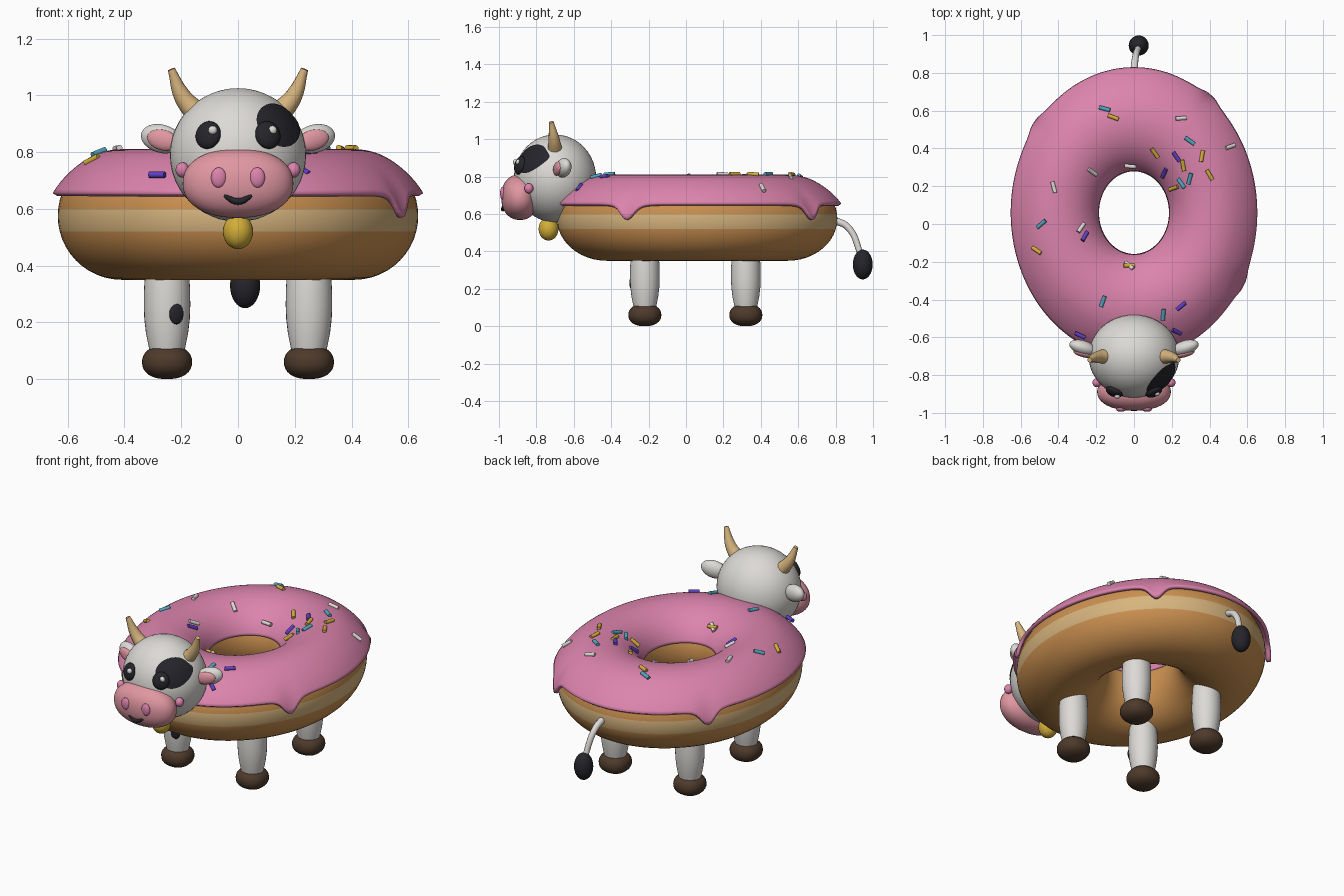
import bpy, bmesh, math
from mathutils import Vector, Euler

if "Cube" in bpy.data.objects:
    bpy.data.objects.remove(bpy.data.objects["Cube"])

def mat(name, rgb):
    m = bpy.data.materials.new(name)
    m.diffuse_color = (*rgb, 1)
    m.use_nodes = True
    m.node_tree.nodes["Principled BSDF"].inputs["Base Color"].default_value = m.diffuse_color
    return m

WHITE = mat("milk_white", (0.72, 0.70, 0.67))
DOUGH = mat("baked_dough", (0.60, 0.28, 0.08))
CREAM = mat("pale_cream", (0.68, 0.46, 0.21))
ICING = mat("icing_pink", (0.72, 0.23, 0.42))
SKIN = mat("muzzle_pink", (0.75, 0.31, 0.36))
BLACK = mat("soft_black", (0.018, 0.018, 0.024))
HOOF = mat("hoof_brown", (0.075, 0.042, 0.024))
GOLD = mat("gold", (0.65, 0.42, 0.04))
PURPLE = mat("sprinkle_purple", (0.11, 0.05, 0.55))
BLUE = mat("sprinkle_blue", (0.08, 0.38, 0.52))

def finish(name, bm, *mats, angle=50):
    me = bpy.data.meshes.new(name)
    bm.to_mesh(me)
    bm.free()
    for m in mats:
        me.materials.append(m)
    ob = bpy.data.objects.new(name, me)
    bpy.context.collection.objects.link(ob)
    bpy.ops.object.select_all(action='DESELECT')
    ob.select_set(True)
    bpy.context.view_layer.objects.active = ob
    bpy.ops.object.shade_smooth_by_angle(angle=math.radians(angle))
    return ob

def ball(name, loc, size, m, rot=(0, 0, 0), power=2, seg=32):
    bm = bmesh.new()
    bmesh.ops.create_uvsphere(bm, u_segments=seg, v_segments=seg // 2, radius=1)
    turn = Euler([math.radians(a) for a in rot]).to_matrix()
    for v in bm.verts:
        k = sum(abs(c) ** power for c in v.co) ** (-1 / power)
        v.co = turn @ Vector([c * k * s for c, s in zip(v.co, size)]) + Vector(loc)
    return finish(name, bm, m)

def sheet(bm, rows, cols, point, wrap_cols=False):
    """Grid closed around the rows, optionally closed across the columns."""
    g = [[bm.verts.new(point(i, j)) for j in range(cols)] for i in range(rows)]
    faces = []
    for i in range(rows):
        a, b = g[i], g[(i + 1) % rows]
        for j in range(cols if wrap_cols else cols - 1):
            k = (j + 1) % cols
            faces.append((j, bm.faces.new((a[j], a[k], b[k], b[j]))))
    return faces

def tube(name, pts, radii, m, res=10):
    """Tapered round tube through a smooth path."""
    cu = bpy.data.curves.new(name, 'CURVE')
    cu.dimensions = '3D'
    cu.bevel_depth = 1
    cu.bevel_resolution = 4
    cu.use_fill_caps = True
    sp = cu.splines.new('BEZIER')
    sp.bezier_points.add(len(pts) - 1)
    sp.resolution_u = res
    for p, co, r in zip(sp.bezier_points, pts, radii):
        p.co, p.radius = co, r
        p.handle_left_type = p.handle_right_type = 'AUTO'
    ob = bpy.data.objects.new(name, cu)
    bpy.context.collection.objects.link(ob)
    cu.materials.append(m)
    return ob

# ---- Ring body: oval torus with a pale band around the outside ----
MAJOR, STRETCH, CY, CZ = 0.41, 1.18, 0.06, 0.575

def ring_point(u, phi, r, flare=0):
    rho = MAJOR + r * math.cos(phi) + flare
    return (rho * math.cos(u), CY + STRETCH * rho * math.sin(u), CZ + r * math.sin(phi))

hi, lo = 6.4, -14.1
phis = [hi + (lo - hi) * k / 3 for k in range(3)]
phis += [lo + (hi - 360 - lo) * k / 45 for k in range(45)]
bm = bmesh.new()
for j, f in sheet(bm, 96, len(phis), lambda i, j: ring_point(
        math.tau * i / 96, math.radians(phis[j]), 0.225), True):
    f.material_index = 1 if j < 3 else 0
finish("ring_dough", bm, DOUGH, CREAM)

# ---- Icing shell with three drips and a flared lip ----
N, ROWS = 288, 40
DRIPS = (-29, 52, 142.5)

def icing_point(i, j):
    deg, t = 360 * i / N, j / (ROWS - 1)
    drip = 0
    for d in DRIPS:
        off = abs((deg - d + 180) % 360 - 180)
        drip += math.exp(-(off / 3.6) ** 2) * 0.75 + math.exp(-(off / 7) ** 2) * 0.25
    edge = max(0, (t - 0.75) / 0.25)
    phi = 162 + (20 - 162) * t - 21 * drip * edge
    return ring_point(math.radians(deg), math.radians(phi), 0.235, 0.022 * edge ** 1.5)

bm = bmesh.new()
sheet(bm, N, ROWS, icing_point)
icing = finish("icing", bm, ICING)
sol = icing.modifiers.new("thickness", 'SOLIDIFY')
sol.thickness, sol.offset = 0.02, -1

# ---- Sprinkles: x, y, heading in degrees ----
SPRINKLES = {
    BLUE: [(-.155, .61, -15), (.295, .44, -35), (.25, .215, -55), (.295, .24, 75),
           (-.49, 0, 40), (-.165, -.41, 70), (.155, -.48, 85)],
    GOLD: [(-.11, .565, -20), (.11, .375, -55), (.36, .36, 80), (.26, .31, -80),
           (.40, .26, -60), (.21, .19, 20), (-.515, -.14, -35), (-.025, -.22, 0)],
    WHITE: [(.25, .56, 5), (.51, .41, 20), (-.02, .305, -5), (-.22, .275, -35),
            (-.425, .195, -75), (-.28, -.02, 55), (-.025, -.22, -40)],
    PURPLE: [(.225, .355, -55), (.16, .27, 65), (-.26, -.065, 60), (.25, -.435, 40),
             (-.285, -.59, -25), (.225, -.57, -25)],
}

def top_z(x, y):
    d = math.hypot(x, (y - CY) / STRETCH) - MAJOR
    return max(0.72, CZ + math.sqrt(max(0, 0.235 ** 2 - d * d)) + 0.005)

for m, spots in SPRINKLES.items():
    bm = bmesh.new()
    for x, y, a in spots:
        dx, dy = 0.03 * math.cos(math.radians(a)), 0.03 * math.sin(math.radians(a))
        p, q = (Vector((x + s * dx, y + s * dy, top_z(x + s * dx, y + s * dy))) for s in (-1, 1))
        xf = (q - p).to_track_quat('Z', 'Y').to_matrix().to_4x4()
        xf.translation = (p + q) / 2
        bmesh.ops.create_cone(bm, cap_ends=True, segments=10, radius1=0.011, radius2=0.011,
                              depth=0.06, matrix=xf)
    finish("sprinkles_" + m.name, bm, m)

# ---- Legs and hooves ----
LEG = [(0.07, 0.055), (0.11, 0.064), (0.16, 0.074), (0.21, 0.08), (0.26, 0.082),
       (0.32, 0.081), (0.38, 0.077), (0.41, 0.072)]
for sx, side in ((-1, "left"), (1, "right")):
    for y, end in ((-0.22, "front"), (0.32, "back")):
        bm = bmesh.new()
        sheet(bm, 32, len(LEG), lambda i, j: (
            sx * 0.25 + LEG[j][1] * math.cos(-math.tau * i / 32),
            y + LEG[j][1] * 0.97 * math.sin(-math.tau * i / 32), LEG[j][0]))
        bmesh.ops.holes_fill(bm, edges=bm.edges[:], sides=32)
        bmesh.ops.recalc_face_normals(bm, faces=bm.faces[:])
        finish(f"{end}_{side}_leg", bm, WHITE)
        ball(f"{end}_{side}_hoof", (sx * 0.25, y, 0.06), (0.088, 0.088, 0.06), HOOF, power=2.3)
ball("leg_spot", (-0.217, -0.288, 0.23), (0.027, 0.012, 0.037), BLACK, (0, 0, 22), seg=20)

# ---- Tail ----
tube("tail", [(0, 0.78, 0.57), (0.005, 0.865, 0.53), (0.025, 0.94, 0.37)],
     [0.02, 0.018, 0.016], WHITE)
ball("tail_tuft", (0.025, 0.945, 0.33), (0.053, 0.053, 0.08), BLACK)

# ---- Head, muzzle and bell ----
HC, HR = (0, -0.70, 0.79), (0.24, 0.22, 0.235)
ball("head", HC, HR, WHITE, seg=48)
ball("muzzle", (0, -0.888, 0.69), (0.195, 0.1, 0.122), SKIN, power=2.2, seg=48)
ball("bell", (0, -0.735, 0.52), (0.053, 0.053, 0.062), GOLD)
tube("mouth", [(-0.048, -0.972, 0.648), (0, -0.978, 0.626), (0.048, -0.972, 0.648)],
     [0.01, 0.012, 0.01], BLACK)

# Dark eye patch lying on the head surface
bm = bmesh.new()

def patch_point(i, j):
    t = math.tau * i / 48
    r = (0.072 - 0.012 * math.cos(2 * (t - math.pi / 4))) * (j + 0.01) / 10
    x, z = 0.14 + r * math.cos(t), 0.893 + r * math.sin(t)
    k = 1 - (x / HR[0]) ** 2 - ((z - HC[2]) / HR[2]) ** 2
    d = Vector((x, -HR[1] * math.sqrt(max(0, k)), z - HC[2]))
    return Vector(HC) + d * 1.015

sheet(bm, 48, 11, patch_point)
bmesh.ops.reverse_faces(bm, faces=[f for f in bm.faces if f.normal.y > 0])
bm.normal_update()
bmesh.ops.reverse_faces(bm, faces=[f for f in bm.faces if f.normal.y > 0])
finish("eye_patch", bm, BLACK)

# Paired face parts
for s, side in ((-1, "left"), (1, "right")):
    ball(f"{side}_eye", (s * 0.105, -0.888, 0.86), (0.047, 0.025, 0.05), BLACK, (-15, 0, s * 24))
    for dx, z, r in ((0.016, 0.877, 0.016), (-0.017, 0.84, 0.008)):
        ball(f"{side}_eye_glint", (s * 0.105 + dx, -0.905 + s * dx * 0.45, z),
             (r, r * 0.8, r), WHITE, seg=16)
    ball(f"{side}_nostril", (s * 0.068, -0.98, 0.71), (0.027, 0.014, 0.036), ICING, seg=20)
    ball(f"{side}_cheek", (s * 0.196, -0.84, 0.737), (0.024, 0.024, 0.027), ICING, seg=20)
    ball(f"{side}_ear", (s * 0.27, -0.655, 0.847), (0.076, 0.038, 0.05), WHITE, (0, -s * 14, s * 18))
    ball(f"{side}_ear_inner", (s * 0.265, -0.688, 0.842), (0.058, 0.018, 0.036), SKIN,
         (0, -s * 14, s * 14))
    tube(f"{side}_horn", [(s * 0.145, -0.70, 0.935), (s * 0.195, -0.705, 0.995),
                          (s * 0.235, -0.72, 1.092)], [0.042, 0.031, 0.013], CREAM)
